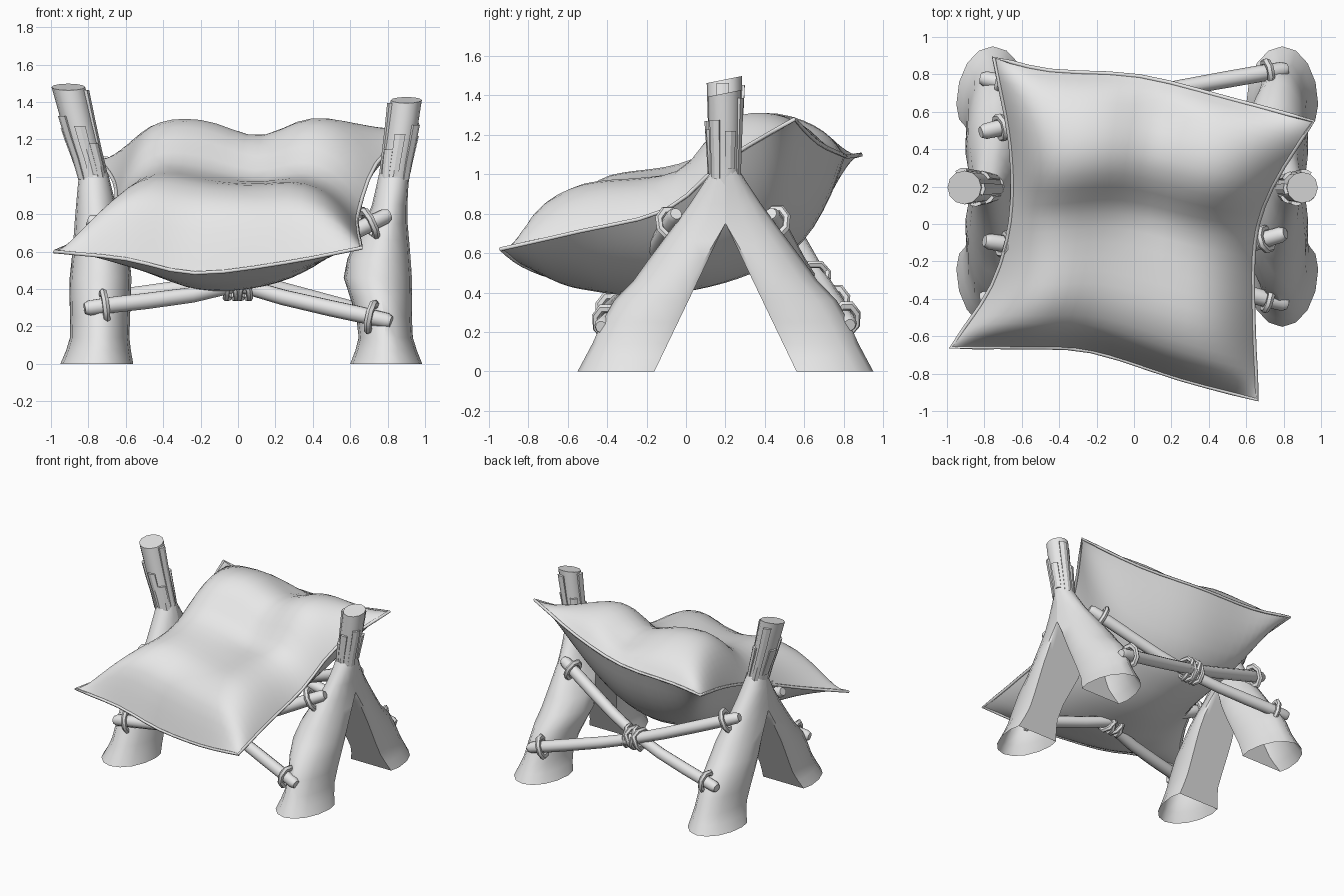
import bpy, bmesh, math
from mathutils import Vector

if "Cube" in bpy.data.objects:
    bpy.data.objects.remove(bpy.data.objects["Cube"])

grey = bpy.data.materials.new("light_grey")
grey.diffuse_color = (0.8, 0.8, 0.8, 1)
grey.use_nodes = True
grey.node_tree.nodes["Principled BSDF"].inputs["Base Color"].default_value = grey.diffuse_color


def interp(table, x):
    """Smooth curve through (x, value, value, ...) rows."""
    n = len(table)
    i = 0
    while i < n - 2 and x > table[i + 1][0]:
        i += 1
    a, b = table[i], table[i + 1]
    h = b[0] - a[0]
    t = min(max((x - a[0]) / h, 0), 1)

    def slope(k, c):
        p, q = table[max(k - 1, 0)], table[min(k + 1, n - 1)]
        return (q[c] - p[c]) / (q[0] - p[0])
    out = []
    for c in range(1, len(a)):
        out.append((2*t**3 - 3*t*t + 1) * a[c] + (t**3 - 2*t*t + t) * h * slope(i, c)
                   + (3*t*t - 2*t**3) * b[c] + (t**3 - t*t) * h * slope(i + 1, c))
    return out


def finish(name, bm, angle=40):
    bmesh.ops.recalc_face_normals(bm, faces=bm.faces)
    me = bpy.data.meshes.new(name)
    bm.to_mesh(me)
    bm.free()
    me.materials.append(grey)
    ob = bpy.data.objects.new(name, me)
    bpy.context.collection.objects.link(ob)
    bpy.ops.object.select_all(action='DESELECT')
    ob.select_set(True)
    bpy.context.view_layer.objects.active = ob
    bpy.ops.object.shade_smooth_by_angle(angle=math.radians(angle))
    return ob


def loft(bm, rings, closed=False, caps=(True, True)):
    """Skin a list of rings; cap the ends unless the loop is closed."""
    vs = [[bm.verts.new(p) for p in r] for r in rings]
    n = len(vs[0])
    pairs = list(zip(vs, vs[1:])) + ([(vs[-1], vs[0])] if closed else [])
    for a, b in pairs:
        for i in range(n):
            j = (i + 1) % n
            bm.faces.new((a[i], a[j], b[j], b[i]))
    for end, cap in zip((vs[0], vs[-1]), caps):
        if cap and not closed:
            bm.faces.new(end)


def tube(bm, path, radii, sides=8, closed=False):
    """Sweep a round section along a path."""
    n, rings = len(path), []
    for i, p in enumerate(path):
        if closed:
            d = path[(i + 1) % n] - path[i - 1]
        else:
            d = path[min(i + 1, n - 1)] - path[max(i - 1, 0)]
        d.normalize()
        s = d.cross(Vector((0, 0, 1))).normalized()
        w = s.cross(d)
        rings.append([p + radii[i] * (math.cos(a) * s + math.sin(a) * w)
                      for a in (2 * math.pi * k / sides for k in range(sides))])
    loft(bm, rings, closed)


def binding(bm, c, axis, major, minor=0.02, seg=8, stretch=1.25):
    """Low-poly rope ring around an axis."""
    axis = axis.normalized()
    s = axis.cross(Vector((0, 0, 1))).normalized()
    w = s.cross(axis)
    rings = []
    for k in range(seg):
        a = 2 * math.pi * (k + .5) / seg
        r = math.cos(a) * s + math.sin(a) * w * stretch
        rings.append([c + r * major + minor * (math.cos(b) * r + math.sin(b) * axis)
                      for b in (math.pi * j / 3 for j in range(6))])
    loft(bm, rings, True)


# Forked log supports, open underneath: rows are height, lower x, upper x
MID_Y = 0.2
LEG_X = {
    "right": [(0, .60, .985), (.14, .645, .935), (.3, .62, .93), (.46, .565, .93),
              (.6, .60, .92), (.8, .70, .905), (1.02, .755, .915)],
    "left": [(0, -.95, -.56), (.13, -.90, -.58), (.3, -.90, -.575), (.46, -.90, -.57),
             (.6, -.885, -.585), (.8, -.87, -.64), (1.02, -.85, -.695)],
}
REACH = [(0, .75), (.17, .66), (.34, .58), (.45, .475), (.56, .395), (.85, .18), (1.02, .07)]
HEIGHTS = [0, .07, .14, .25, .36, .46, .56, .66, .75, .85, .94, 1.02]

for side, table in LEG_X.items():
    for way, end in ((-1, "front"), (1, "back")):
        rings = []
        for z in HEIGHTS:
            lo, hi = interp(table, z)
            outer = interp(REACH, z)[0]
            inner = max(0, (.75 - z) * .48)
            mid = inner + (.08 * (1 - z / .75) if z < .75 else 0)
            ring = []
            for k in range(16):
                a = 2 * math.pi * k / 16
                y = max(mid + (outer - mid) * math.sin(a), inner)
                ring.append(((lo + hi) / 2 + (hi - lo) / 2 * math.cos(a), MID_Y + way * y, z))
            rings.append(ring)
        bm = bmesh.new()
        loft(bm, rings, caps=(False, True))
        finish(f"leg_{end}_{side}", bm)

# Upper trunks: height, centre x, radius; bark strips: angle, bottom, top
TRUNKS = {
    "right": [(.93, .83, .078), (1.05, .845, .078), (1.2, .87, .08), (1.41, .90, .083)],
    "left": [(.93, -.765, .078), (1.05, -.79, .078), (1.2, -.835, .082), (1.48, -.907, .09)],
}
STRIPS = [(-95, .15, .62), (-35, .1, .72), (20, .2, .6), (75, .1, .95),
          (130, .15, .6), (185, .15, .97), (230, .12, .45)]
for side, table in TRUNKS.items():
    z0, z1 = table[0][0], table[-1][0]
    rings = []
    for i in range(7):
        z = z0 + (z1 - z0) * i / 6
        cx, r = interp(table, z)
        tilt = .2 * i / 6
        rings.append([(cx + r * math.cos(a), MID_Y - .005 + r * math.sin(a),
                       z + tilt * r * math.sin(a))
                      for a in (2 * math.pi * k / 12 for k in range(12))])
    bm = bmesh.new()
    loft(bm, rings)
    finish("trunk_" + side, bm)
    bm = bmesh.new()
    for deg, f0, f1 in STRIPS:
        if side == "left":
            deg = 180 - deg
        rings = []
        for j in range(4):
            z = z0 + (z1 - z0) * (f0 + (f1 - f0) * j / 3)
            cx, r = interp(table, z)
            grow = .004 + .01 * j / 3
            ring = []
            for da, dr in ((-18, -.015), (18, -.015), (18, grow), (0, grow + .004), (-18, grow)):
                a = math.radians(deg + da)
                ring.append((cx + (r + dr) * math.cos(a), MID_Y - .005 + (r + dr) * math.sin(a), z))
            rings.append(ring)
        loft(bm, rings)
    finish("bark_strips_" + side, bm, 25)

# Crossed braces, front and back: low end, crossing, high end
BRACES = {
    "front": ((0, -.25, .425), [((-.82, -.40, .295), (.81, -.05, .80)),
                                ((.82, -.43, .225), (-.80, -.09, .77))]),
    "back": ((0, .65, .47), [((-.82, .78, .33), (.79, .43, .80)),
                             ((.82, .83, .235), (-.82, .49, .79))]),
}
for end, (centre, pairs) in BRACES.items():
    ropes = bmesh.new()
    for n, (low, high) in enumerate(pairs):
        shift = .03 if n else -.03
        c = Vector(centre) + Vector((0, shift, 0))
        rows = [(0, *low), (.5, *c), (1, *high)]
        path = [Vector(interp(rows, t)) for t in (0, .015, .1, .2, .35, .5, .65, .8, .9, .985, 1)]
        bm = bmesh.new()
        tube(bm, path, [.03, .042, .045, .045, .043, .041, .043, .045, .045, .042, .03], 10)
        finish(f"brace_{end}_{n + 1}", bm, 50)
        for t in (.065, .935):
            d = Vector(interp(rows, t + .02)) - Vector(interp(rows, t - .02))
            binding(ropes, Vector(interp(rows, t)), d, .06)
        for dx in (-.035, .035):
            binding(ropes, Vector(centre) + Vector((dx, 0, 0)),
                    Vector(high) - Vector(low), .075, .018, 8, 1.1)
    finish(f"rope_bindings_{end}", ropes, 50)

# Cushion: seam curves, then puffed top and bottom
FRONT = [(0, -.98, -.66, .60), (.25, -.60, -.66, .56), (.5, -.23, -.68, .485),
         (.75, .25, -.83, .54), (1, .66, -.94, .62)]
BACK = [(0, -.75, .89, 1.10), (.25, -.45, .82, 1.09), (.5, .03, .79, 1.10),
        (.75, .51, .67, 1.16), (1, .96, .55, 1.28)]
LEFT = [(0, -.98, -.66, .60), (.25, -.76, -.33, .70), (.5, -.66, .02, .84),
        (.75, -.66, .42, .97), (1, -.75, .89, 1.10)]
RIGHT = [(0, .66, -.94, .62), (.25, .64, -.54, .71), (.5, .645, -.10, .82),
         (.75, .74, .20, 1.07), (1, .96, .55, 1.28)]
PUFF = [(0, 0, 0), (.04, .20, .05), (.08, .32, .09), (.17, .385, .15), (.25, .385, .20),
        (.43, .33, .28), (.53, .33, .32), (.62, .40, .36), (.7, .41, .39), (.79, .36, .40),
        (.88, .26, .34), (.95, .14, .19), (1, 0, 0)]
N = 30


def seam_surface(u, v):
    f, b, l, r = (Vector(interp(t, s)) for t, s in ((FRONT, u), (BACK, u), (LEFT, v), (RIGHT, v)))
    c00, c10, c01, c11 = (Vector(t[k][1:]) for t, k in ((FRONT, 0), (FRONT, -1), (BACK, 0), (BACK, -1)))
    return (f * (1 - v) + b * v + l * (1 - u) + r * u
            - (c00 * (1 - u) * (1 - v) + c10 * u * (1 - v) + c01 * (1 - u) * v + c11 * u * v))


bm = bmesh.new()
steps = [(1 - math.cos(math.pi * i / N)) / 2 for i in range(N + 1)]
grids = []
for sgn in (1, -1):
    grid = {}
    for i, u in enumerate(steps):
        for j, v in enumerate(steps):
            if sgn < 0 and (i in (0, N) or j in (0, N)):
                grid[i, j] = grids[0][i, j]
                continue
            p = seam_surface(u, v)
            up, down = interp(PUFF, v)
            side = abs(2 * u - 1)
            if sgn > 0:
                back = max(0, min(1, (v - .4) * 4))
                dip = (.03 + .07 * back) * math.exp(-((p.x - .12) / .2) ** 2)
                p.z += (up - dip * min(1, up * 4)) * (1 - side ** 3.3)
            else:
                p.z -= down * (1 - side ** 2.8)
            grid[i, j] = bm.verts.new(p)
    for i in range(N):
        for j in range(N):
            bm.faces.new((grid[i, j], grid[i + 1, j], grid[i + 1, j + 1], grid[i, j + 1]))
    grids.append(grid)
finish("cushion", bm, 60)

# Piping along the cushion seam
S = [i / 12 for i in range(12)]
loop = ([interp(FRONT, s) for s in S] + [interp(RIGHT, s) for s in S]
        + [interp(BACK, 1 - s) for s in S] + [interp(LEFT, 1 - s) for s in S])
bm = bmesh.new()
tube(bm, [Vector(p) for p in loop], [.011] * len(loop), 6, True)
finish("cushion_piping", bm, 70)
